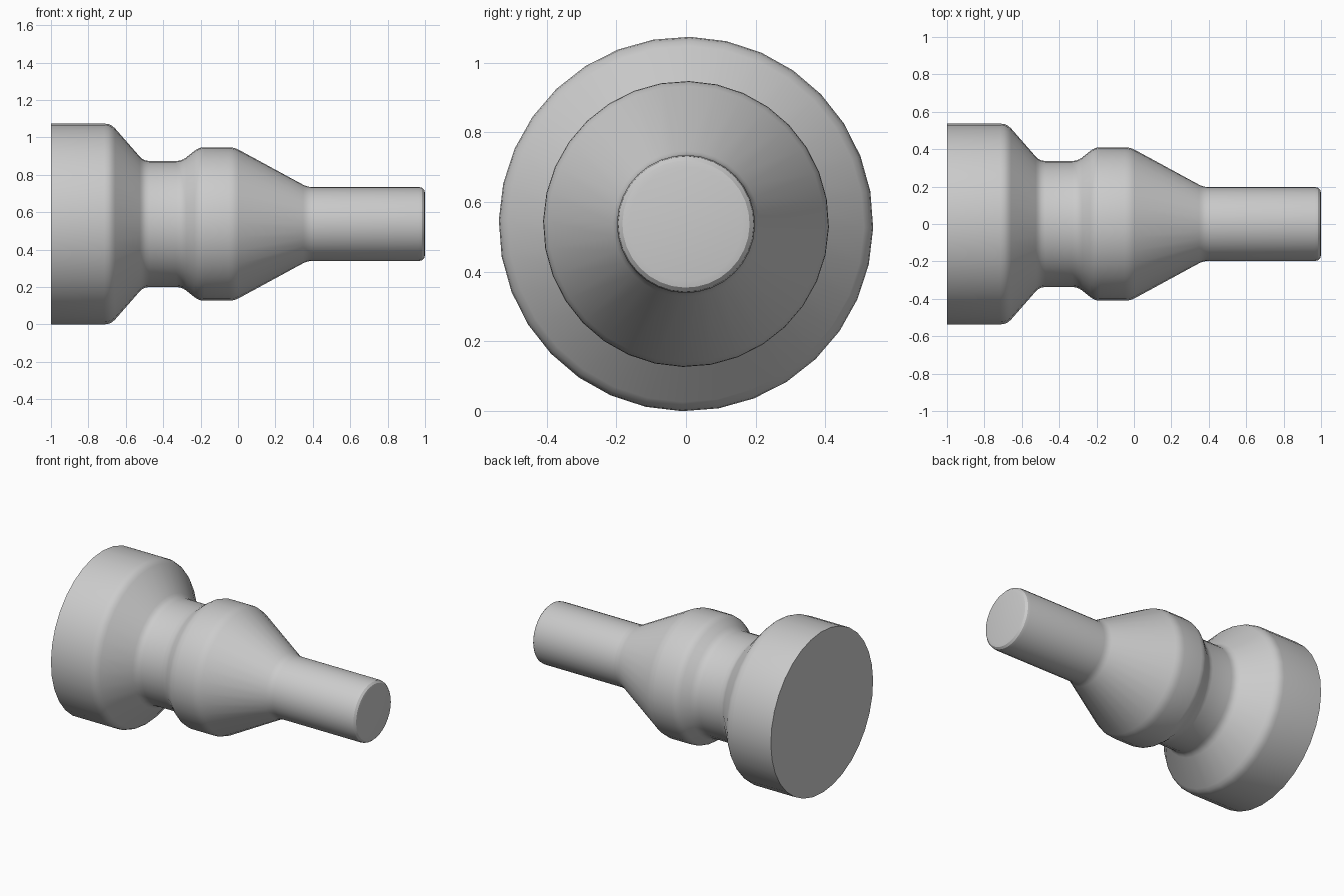
import bpy, bmesh, math
from mathutils import Matrix, Vector

cube = bpy.data.objects.get("Cube")
if cube:
    bpy.data.objects.remove(cube, do_unlink=True)

SIDES = 32
RADIUS = 0.537

# One plain grey for the whole turned part
grey = bpy.data.materials.new("plain_grey")
grey.use_nodes = True
colour = (0.6, 0.6, 0.6, 1)
grey.diffuse_color = colour
grey.node_tree.nodes["Principled BSDF"].inputs["Base Color"].default_value = colour

# Profile corners: position along the axis, radius, corner rounding
corners = [(-1, RADIUS, 0), (-0.68, RADIUS, 0.035), (-0.505, 0.337, 0.03),
           (-0.3, 0.337, 0.03), (-0.21, 0.41, 0.03), (-0.02, 0.41, 0.03),
           (0.37, 0.198, 0.025), (1, 0.198, 0.035), (1, 0, 0)]


def rounded(points, steps=3):
    """Replace each corner with a short curve."""
    out = []
    for i, (x, r, size) in enumerate(points):
        p = Vector((x, r))
        if not size:
            out.append(p)
            continue
        a = p + (Vector(points[i - 1][:2]) - p).normalized() * size
        b = p + (Vector(points[i + 1][:2]) - p).normalized() * size
        for k in range(steps + 1):
            t = k / steps
            out.append(a * (1 - t) ** 2 + p * 2 * t * (1 - t) + b * t * t)
    return out


# Turned body: rings along x, joined by quads and closed with flat caps
bm = bmesh.new()
rings = []
for x, r in rounded(corners)[:-1]:
    angles = [math.tau * i / SIDES - math.radians(1.2) for i in range(SIDES)]
    rings.append([bm.verts.new((x, r * math.cos(a), r * math.sin(a))) for a in angles])
for a, b in zip(rings, rings[1:]):
    for i in range(SIDES):
        j = (i + 1) % SIDES
        bm.faces.new((a[i], a[j], b[j], b[i]))
bm.faces.new(rings[0])
bm.faces.new(rings[-1])
bmesh.ops.recalc_face_normals(bm, faces=bm.faces)
bmesh.ops.transform(bm, matrix=Matrix.Translation((0, 0, RADIUS)), verts=bm.verts)

mesh = bpy.data.meshes.new("turned_body")
bm.to_mesh(mesh)
bm.free()
mesh.materials.append(grey)
body = bpy.data.objects.new("turned_body", mesh)
bpy.context.collection.objects.link(body)

# Smooth shading with crisp end caps
bpy.ops.object.select_all(action='DESELECT')
body.select_set(True)
bpy.context.view_layer.objects.active = body
bpy.ops.object.shade_smooth_by_angle(angle=math.radians(30))
